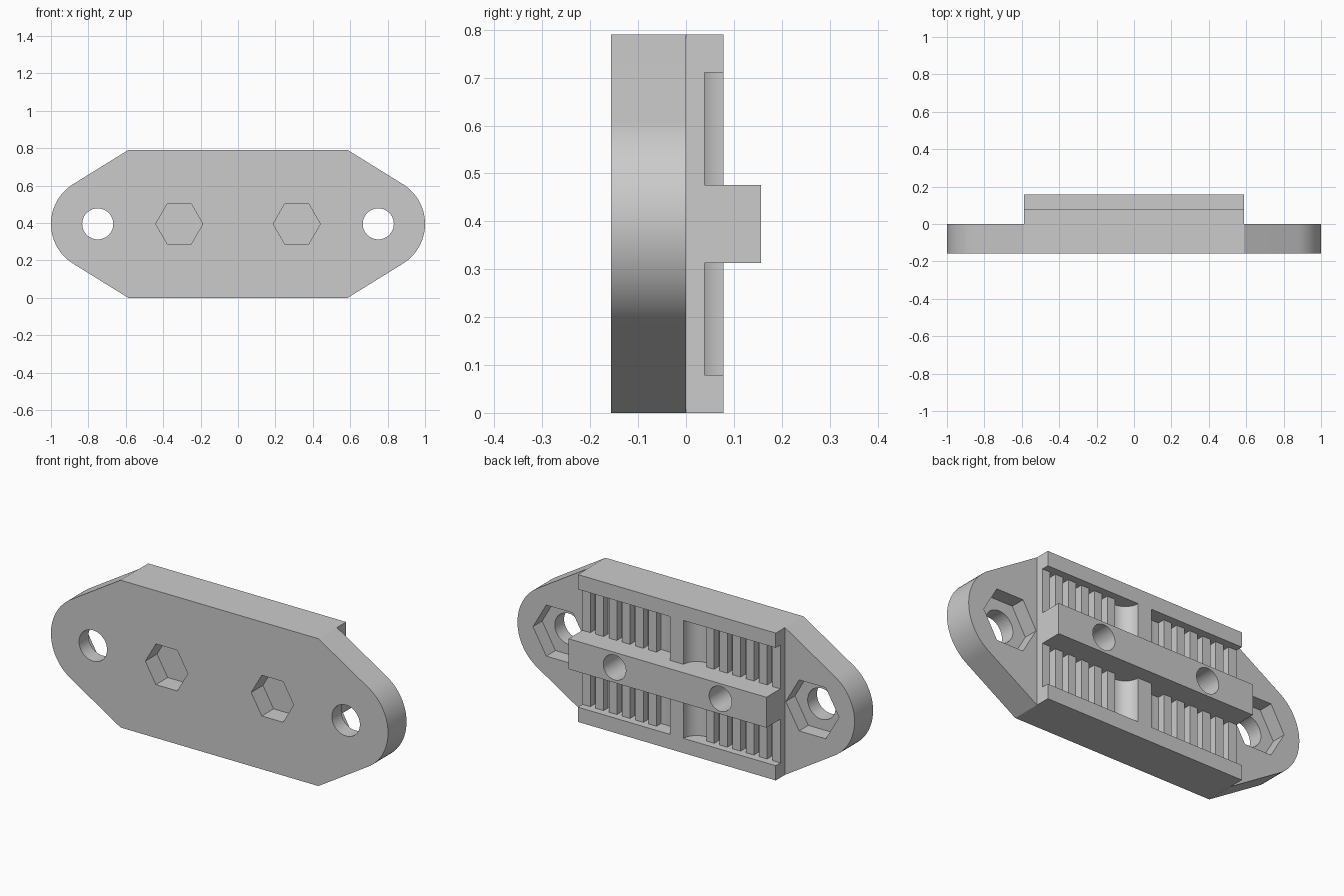
import bpy, bmesh, math
from mathutils import Matrix, Vector

if "Cube" in bpy.data.objects:
    bpy.data.objects.remove(bpy.data.objects["Cube"], do_unlink=True)

HEIGHT, MID = 0.79, 0.395      # overall height, centre line
HALF = 0.587                   # half length of the rails and bar
PLATE = 0.157                  # plate thickness
RAIL = 0.078                   # rail thickness
BAR_LOW, BAR_TOP = 0.313, 0.476
BOLT_X, END_X = 0.314, 0.75    # clamp screws, mounting holes

grey = bpy.data.materials.new("light grey plastic")
grey.use_nodes = True
grey.diffuse_color = (0.6, 0.6, 0.6, 1)
grey.node_tree.nodes["Principled BSDF"].inputs["Base Color"].default_value = (0.6, 0.6, 0.6, 1)


def finish(name, bm):
    bmesh.ops.recalc_face_normals(bm, faces=bm.faces)
    mesh = bpy.data.meshes.new(name)
    bm.to_mesh(mesh)
    bm.free()
    mesh.materials.append(grey)
    obj = bpy.data.objects.new(name, mesh)
    bpy.context.collection.objects.link(obj)
    return obj


def add_box(bm, x0, x1, y0, y1, z0, z1):
    centre = Vector((x0 + x1, y0 + y1, z0 + z1)) / 2
    size = Matrix.Diagonal((x1 - x0, y1 - y0, z1 - z0, 1))
    bmesh.ops.create_cube(bm, size=1, matrix=Matrix.Translation(centre) @ size)


def add_prism(bm, points, offset):
    face = bm.faces.new([bm.verts.new(p) for p in points])
    top = bmesh.ops.extrude_face_region(bm, geom=[face])["geom"]
    bmesh.ops.translate(bm, vec=offset, verts=[v for v in top if isinstance(v, bmesh.types.BMVert)])


def cut(obj, x, radius, sides, y0, y1):
    """Cut a round or hexagonal hole along y at the centre line."""
    bm = bmesh.new()
    ring = [(x + radius * math.cos(math.tau * i / sides), y0,
             MID + radius * math.sin(math.tau * i / sides)) for i in range(sides)]
    add_prism(bm, ring, (0, y1 - y0, 0))
    cutter = finish("hole_cutter", bm)
    cutter.hide_render = True
    mod = obj.modifiers.new("hole", "BOOLEAN")
    mod.operation, mod.solver, mod.object = "DIFFERENCE", "EXACT", cutter
    bpy.context.view_layer.update()
    result = bpy.data.meshes.new_from_object(
        obj.evaluated_get(bpy.context.evaluated_depsgraph_get()))
    obj.modifiers.clear()
    obj.data = result
    bpy.data.objects.remove(cutter, do_unlink=True)


def smooth(obj):
    bpy.ops.object.select_all(action="DESELECT")
    obj.select_set(True)
    bpy.context.view_layer.objects.active = obj
    bpy.ops.object.shade_smooth_by_angle(angle=math.radians(30))


# Base plate: flat top and bottom, tapering to rounded ends
def end_outline(side):
    arc = [math.radians(-59.5 + 119 * i / 24) for i in range(25)]
    pts = [(HALF, 0)]
    pts += [(END_X + 0.25 * math.cos(a), MID + 0.25 * math.sin(a)) for a in arc]
    pts += [(HALF, HEIGHT)]
    return [(side * x, -PLATE, z) for x, z in pts]


bm = bmesh.new()
add_prism(bm, end_outline(1) + end_outline(-1)[::-1], (0, PLATE, 0))
plate = finish("base_plate", bm)
for side in (-1, 1):
    cut(plate, side * END_X, 0.083, 48, -0.3, 0.3)            # mounting hole
    cut(plate, side * END_X, 0.158, 6, -0.078, 0.1)           # rear nut pocket
    cut(plate, side * BOLT_X, 0.126, 6, -0.3, -PLATE + 0.1)   # front nut pocket
    cut(plate, side * BOLT_X, 0.067, 40, -0.045, 0.1)         # screw hole
smooth(plate)

# Upper and lower rails on the back
for name, z0, z1 in (("lower_rail", 0, 0.079), ("upper_rail", 0.711, HEIGHT)):
    bm = bmesh.new()
    add_box(bm, -HALF, HALF, 0, RAIL, z0, z1)
    finish(name, bm)

# Clamping bar with two screw holes
bm = bmesh.new()
add_box(bm, -HALF, HALF, 0, PLATE, BAR_LOW, BAR_TOP)
bar = finish("clamp_bar", bm)
for side in (-1, 1):
    cut(bar, side * BOLT_X, 0.067, 40, -0.2, 0.3)
smooth(bar)

# Belt teeth and flared centre stop in each channel
for name, z0, z1 in (("lower", 0.079, BAR_LOW), ("upper", BAR_TOP, 0.711)):
    bm = bmesh.new()
    for i in range(6):
        outer = HALF - i * 0.0785
        for x0, x1 in ((outer - 0.047, outer), (-outer, 0.047 - outer)):
            add_box(bm, x0, x1, 0, RAIL / 2, z0, z1)
    finish(name + "_belt_teeth", bm)

    angles = [math.pi / 2 * i / 12 for i in range(13)]
    flare = [(0.04 + RAIL * (1 - math.cos(a)), RAIL * (1 - math.sin(a))) for a in angles]
    points = [(x, y, z0) for x, y in flare] + [(-x, y, z0) for x, y in flare[::-1]]
    bm = bmesh.new()
    add_prism(bm, points, (0, 0, z1 - z0))
    smooth(finish(name + "_centre_stop", bm))
